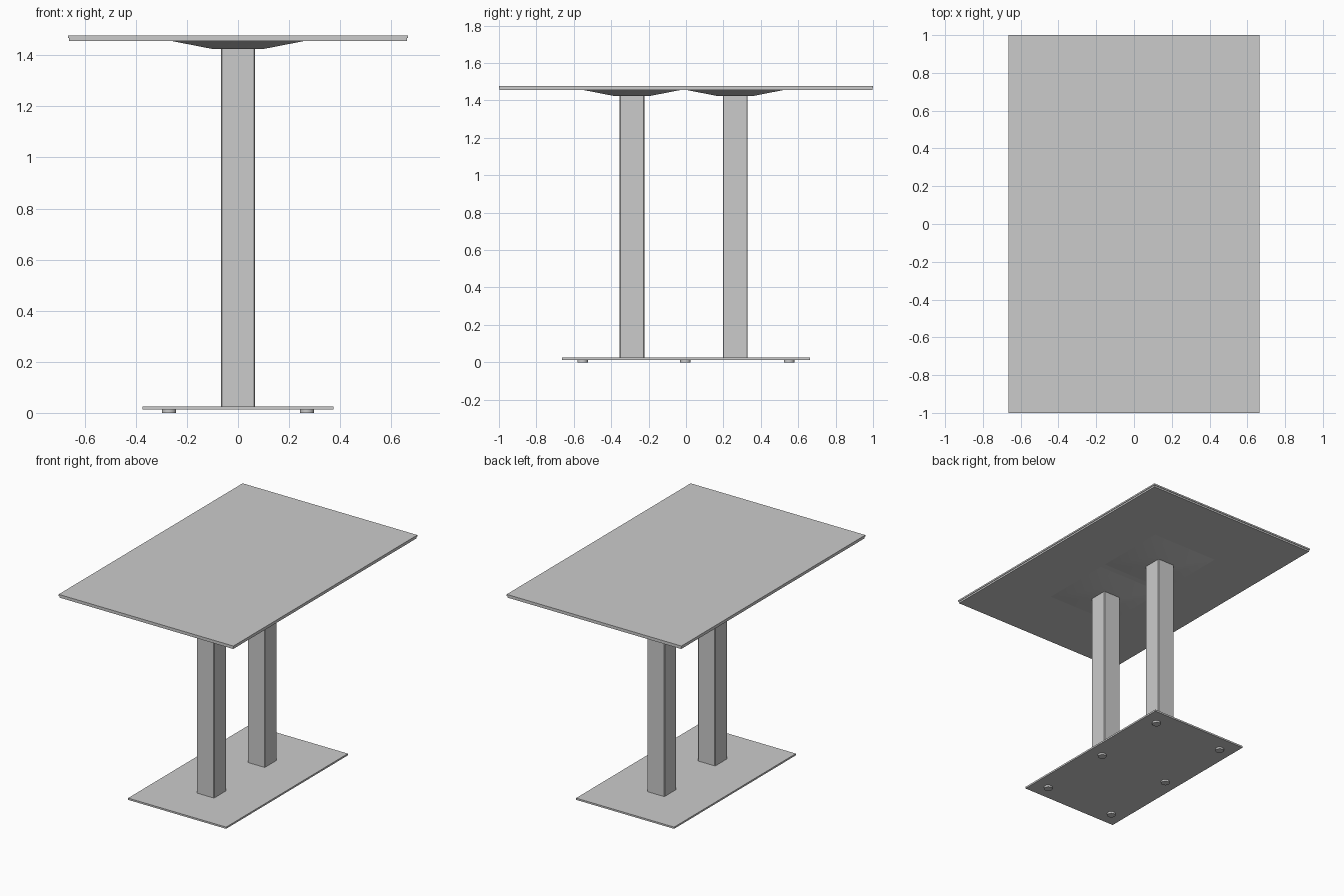
import bpy, bmesh
from mathutils import Vector

if "Cube" in bpy.data.objects:
    bpy.data.objects.remove(bpy.data.objects["Cube"])


def finish(bm, name, smooth=False):
    bmesh.ops.recalc_face_normals(bm, faces=bm.faces)
    mesh = bpy.data.meshes.new(name)
    bm.to_mesh(mesh)
    bm.free()
    for p in mesh.polygons:
        p.use_smooth = smooth
    ob = bpy.data.objects.new(name, mesh)
    bpy.context.collection.objects.link(ob)
    return ob


def box(name, hx, hy, z0, z1, y=0.0, bevel=0.0):
    bm = bmesh.new()
    bmesh.ops.create_cube(bm, size=1)
    for v in bm.verts:
        v.co = Vector((v.co.x * 2 * hx, v.co.y * 2 * hy + y,
                       z0 + (v.co.z + 0.5) * (z1 - z0)))
    if bevel:
        upright = [e for e in bm.edges
                   if abs(e.verts[0].co.z - e.verts[1].co.z) > 1e-4]
        bmesh.ops.bevel(bm, geom=upright, offset=bevel, segments=1, affect='EDGES')
    return finish(bm, name)


def bracket(name, y, half_low, half_high, z0, z1):
    # Square frustum, wide end up, softly shaded
    bm = bmesh.new()
    bmesh.ops.create_cube(bm, size=2)
    for v in bm.verts:
        h, z = (half_high, z1) if v.co.z > 0 else (half_low, z0)
        v.co = Vector((v.co.x * h, v.co.y * h + y, z))
    ob = finish(bm, name, smooth=True)
    # Keep the top rim sharp
    for e in ob.data.edges:
        if all(ob.data.vertices[i].co.z > z1 - 1e-4 for i in e.vertices):
            e.use_edge_sharp = True
    return ob


def foot(name, x, y):
    bpy.ops.mesh.primitive_cylinder_add(vertices=16, radius=0.028, depth=0.013,
                                        location=(x, y, 0.0065))
    ob = bpy.context.object
    ob.name = name
    bpy.ops.object.shade_smooth_by_angle()


# Two-layer tabletop, the lower layer slightly inset
box("tabletop", 0.665, 1.0, 1.467, 1.478)
box("tabletop_underlayer", 0.661, 0.996, 1.455, 1.467)

# Floor plate
box("base_plate", 0.373, 0.662, 0.013, 0.025)

# Two square columns with flared top brackets
for label, y in (("front", -0.289), ("back", 0.263)):
    box(f"{label}_column", 0.066, 0.066, 0.025, 1.424, y, bevel=0.004)
    bracket(f"{label}_bracket", y, 0.096, 0.255, 1.424, 1.455)

# Six round feet
for side, x in (("left", -0.27), ("right", 0.27)):
    for place, y in (("front", -0.553), ("middle", -0.003), ("back", 0.551)):
        foot(f"{side}_{place}_foot", x, y)
